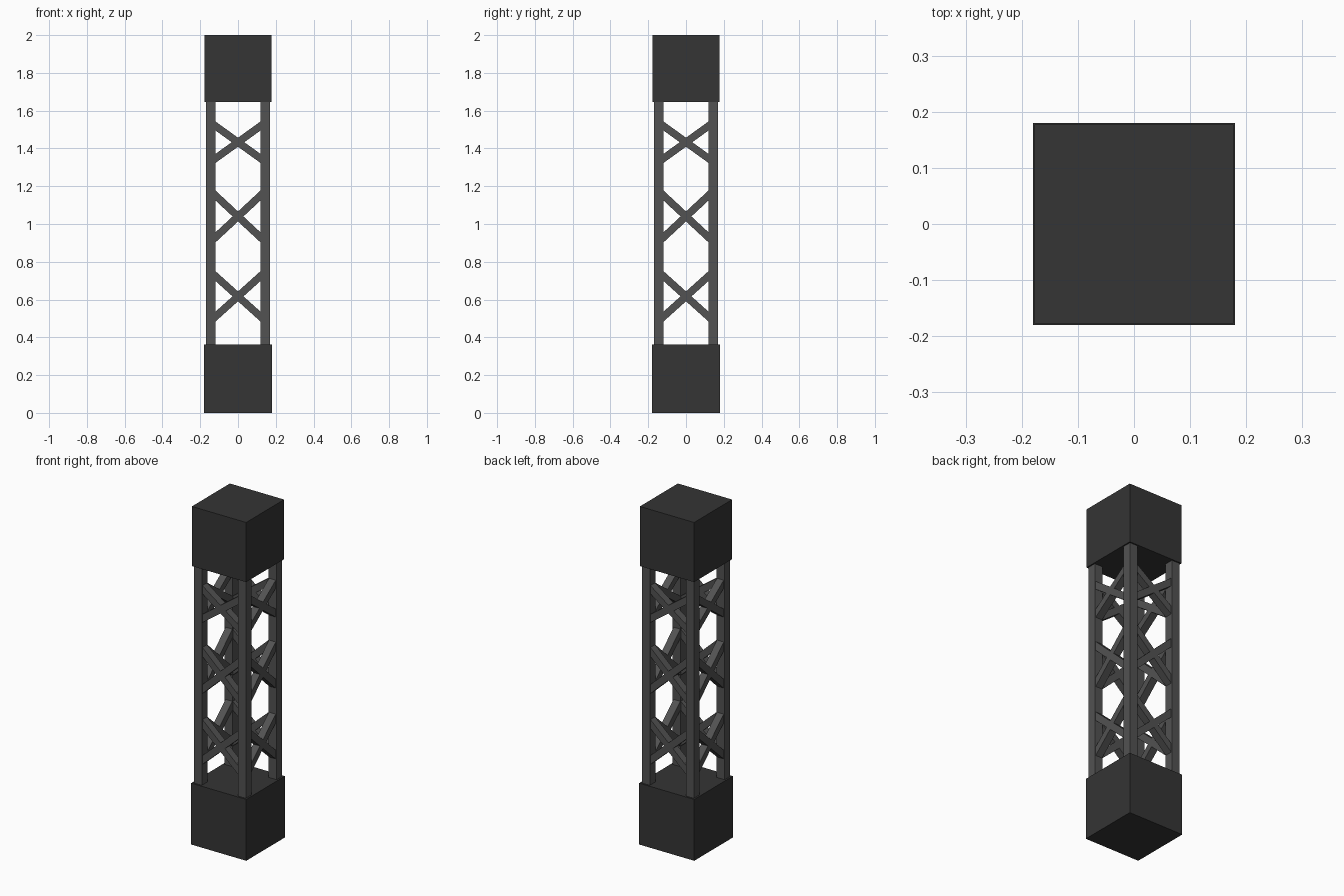
import bpy
import math
from mathutils import Matrix, Vector

if "Cube" in bpy.data.objects:
    bpy.data.objects.remove(bpy.data.objects["Cube"])


def material(name, grey):
    m = bpy.data.materials.new(name)
    m.diffuse_color = (grey, grey, grey, 1)
    m.use_nodes = True
    m.node_tree.nodes["Principled BSDF"].inputs["Base Color"].default_value = m.diffuse_color
    return m


BLOCK = material("dark charcoal", 0.035)
FRAME = material("steel grey", 0.085)


def box(name, size, matrix, mat):
    bpy.ops.mesh.primitive_cube_add(size=1)
    ob = bpy.context.object
    ob.name = name
    ob.data.transform(matrix @ Matrix.Diagonal((*size, 1)))
    ob.data.materials.append(mat)
    return ob


def at(x, y, z):
    return Matrix.Translation(Vector((x, y, z)))


# Solid end blocks
box("base_block", (0.36, 0.36, 0.363), at(0, 0, 0.1815), BLOCK)
box("top_block", (0.355, 0.355, 0.353), at(0, 0, 1.8235), BLOCK)

# Four corner legs
LEG = 0.144
for sx in (-1, 1):
    for sy in (-1, 1):
        box("corner_leg", (0.052, 0.052, 1.30), at(sx * LEG, sy * LEG, 1.005), FRAME)

# Crossed braces on each side: (centre height, rise per unit width)
BRACES = [(0.617, 0.90), (1.040, 0.93), (1.433, 0.72)]
REACH = 0.136
for side in range(4):
    turn = Matrix.Rotation(side * math.pi / 2, 4, 'Z')
    for z, slope in BRACES:
        angle = math.atan(slope)
        length = 2 * REACH / math.cos(angle)
        for s in (-1, 1):
            m = turn @ at(0, -0.142, z) @ Matrix.Rotation(s * angle, 4, 'Y')
            box("cross_brace", (length, 0.044, 0.039), m, FRAME)
